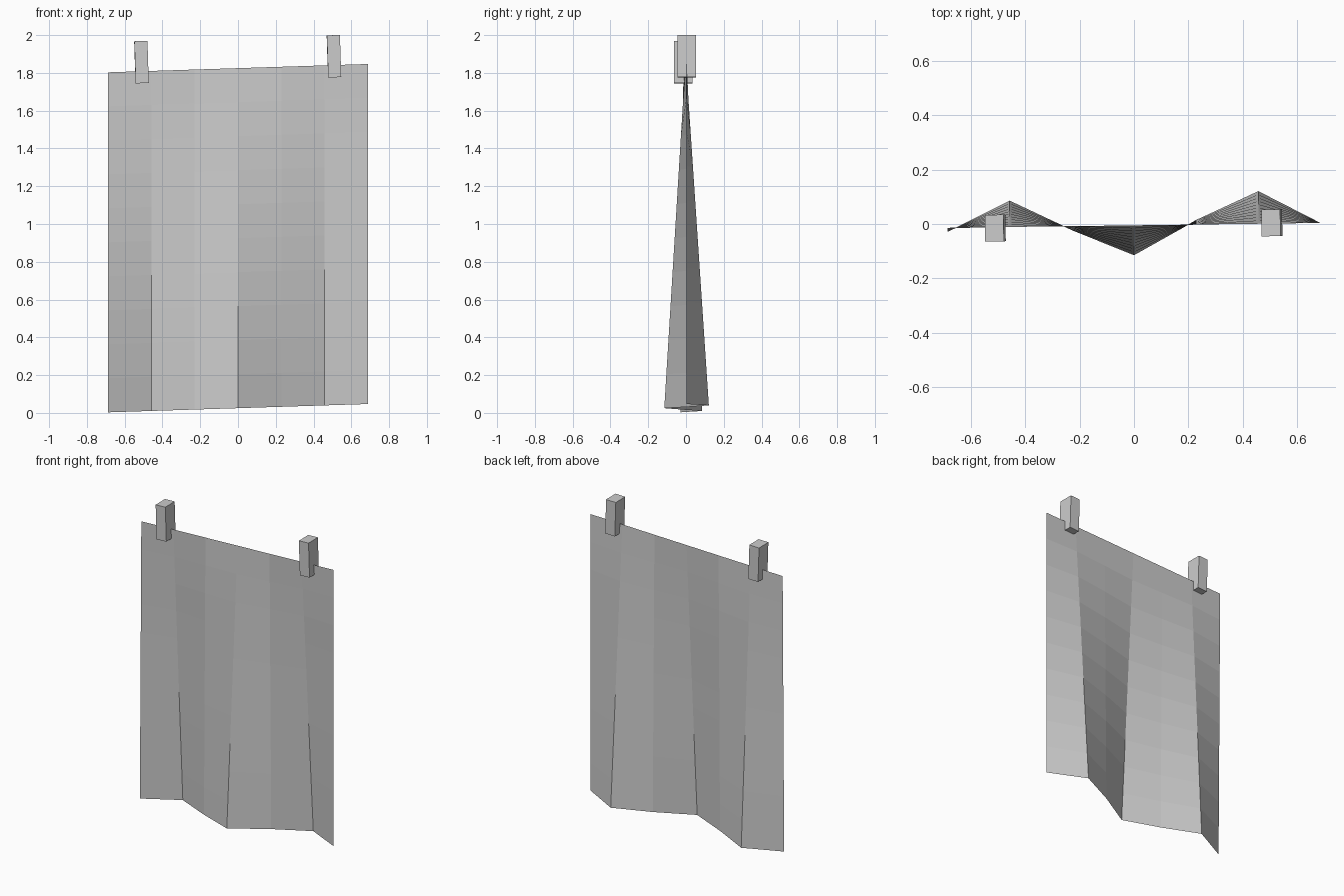
import bpy
import bmesh

if "Cube" in bpy.data.objects:
    bpy.data.objects.remove(bpy.data.objects["Cube"])

HALF = 0.687          # half width of the cloth
COLS, ROWS = 6, 10
DROP = 1.80           # cloth height
# Depth of each fold at the hem, left to right
FOLDS = [-0.015, 0.097, -0.015, -0.11, 0.017, 0.12, 0.0]


def line_y(x):
    return -0.005 + 0.013 * x


def line_z(x):
    return 1.825 + 0.032 * x


# Hanging cloth: flat along the top, pleats deepening towards the hem
bm = bmesh.new()
grid = []
for r in range(ROWS + 1):
    t = r / ROWS
    row = []
    for c in range(COLS + 1):
        x = -HALF + 2 * HALF * c / COLS
        row.append(bm.verts.new((x, line_y(x) + FOLDS[c] * t, line_z(x) - DROP * t)))
    grid.append(row)
for r in range(ROWS):
    for c in range(COLS):
        bm.faces.new((grid[r + 1][c], grid[r + 1][c + 1], grid[r][c + 1], grid[r][c]))
mesh = bpy.data.meshes.new("cloth")
bm.to_mesh(mesh)
bm.free()
cloth = bpy.data.objects.new("cloth", mesh)
bpy.context.collection.objects.link(cloth)


# Pegs straddling the top edge
def peg(name, x, y, z):
    bpy.ops.mesh.primitive_cube_add(size=1, location=(x, y, z), rotation=(0, -0.032, 0.013))
    ob = bpy.context.object
    ob.name = name
    ob.scale = (0.069, 0.098, 0.223)


peg("left_peg", -0.511, -0.015, 1.857)
peg("right_peg", 0.508, 0.004, 1.888)
